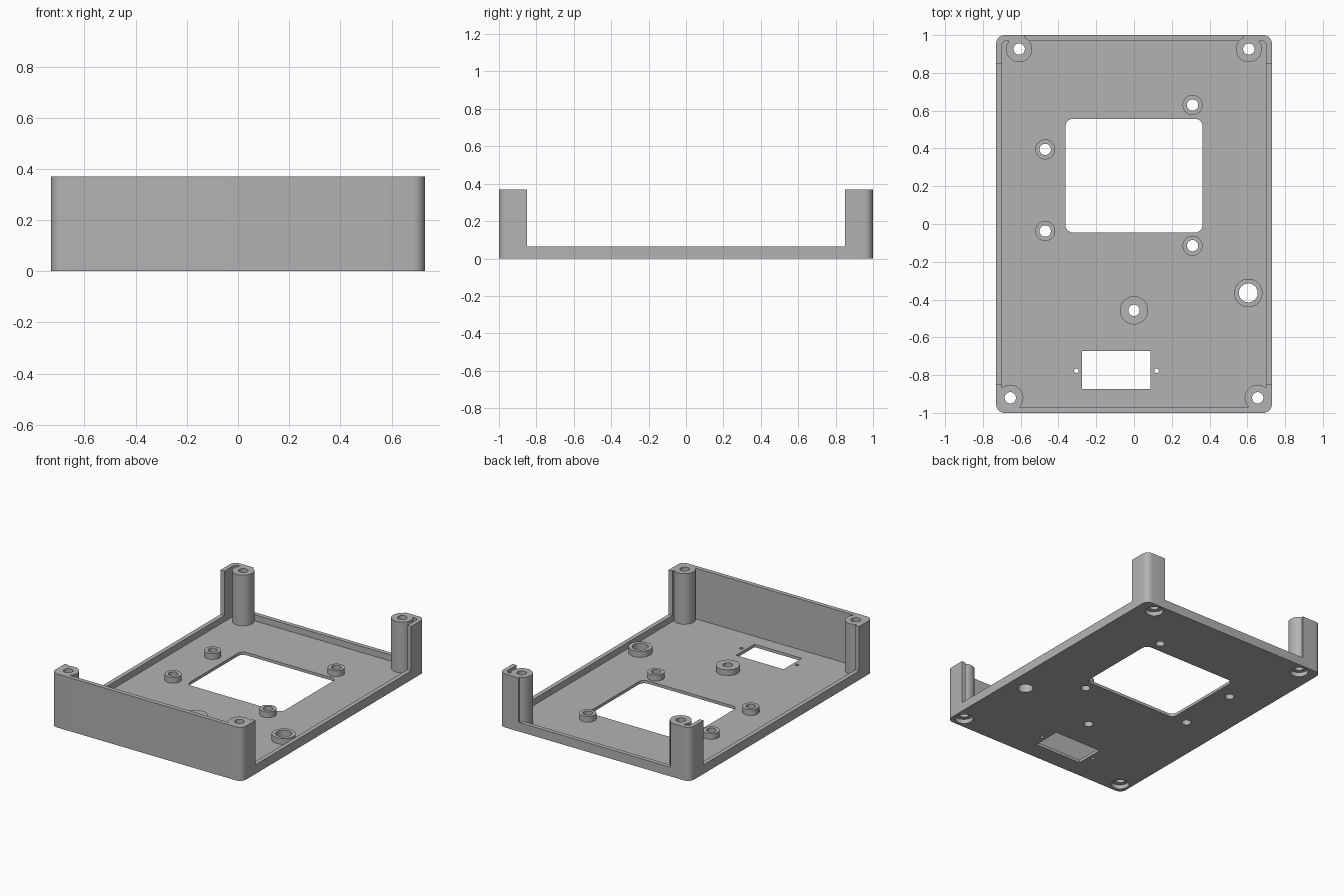
import bpy
import bmesh
import math

cube = bpy.data.objects.get("Cube")
if cube:
    bpy.data.objects.remove(cube, do_unlink=True)

HALF_X, HALF_Y, HEIGHT = 0.73, 1.0, 0.37
LIP, FLOOR, WALL = 0.063, 0.02, 0.03
POST_R, BORE_R = 0.069, 0.03
COUNTERBORE_R, COUNTERBORE_DEPTH = 0.058, 0.03

grey = bpy.data.materials.new("plain grey")
grey.use_nodes = True
colour = (0.45, 0.45, 0.45, 1)
grey.diffuse_color = colour
grey.node_tree.nodes["Principled BSDF"].inputs["Base Color"].default_value = colour


def prism(name, outline, z0, z1):
    """Closed solid raised from a flat outline."""
    bm = bmesh.new()
    face = bm.faces.new([bm.verts.new((x, y, z0)) for x, y in outline])
    top = bmesh.ops.extrude_face_region(bm, geom=[face])["geom"]
    verts = [v for v in top if isinstance(v, bmesh.types.BMVert)]
    bmesh.ops.translate(bm, vec=(0, 0, z1 - z0), verts=verts)
    bmesh.ops.recalc_face_normals(bm, faces=bm.faces[:])
    mesh = bpy.data.meshes.new(name)
    bm.to_mesh(mesh)
    bm.free()
    mesh.materials.append(grey)
    obj = bpy.data.objects.new(name, mesh)
    bpy.context.collection.objects.link(obj)
    return obj


def box(name, x0, x1, y0, y1, z0, z1, radius=0):
    """Block, optionally with rounded upright corners."""
    if not radius:
        return prism(name, [(x0, y0), (x1, y0), (x1, y1), (x0, y1)], z0, z1)
    outline = []
    corners = [(x1, y1), (x0, y1), (x0, y0), (x1, y0)]
    for quarter, (x, y) in enumerate(corners):
        cx = x - radius if x == x1 else x + radius
        cy = y - radius if y == y1 else y + radius
        for step in range(9):
            a = (quarter + step / 8) * math.pi / 2
            outline.append((cx + radius * math.cos(a), cy + radius * math.sin(a)))
    return prism(name, outline, z0, z1)


def cylinder(name, x, y, radius, z0, z1, sides=48):
    angles = [2 * math.pi * i / sides for i in range(sides)]
    outline = [(x + radius * math.cos(a), y + radius * math.sin(a)) for a in angles]
    return prism(name, outline, z0, z1)


tools = []


def combine(tool, operation):
    mod = tray.modifiers.new(tool.name, 'BOOLEAN')
    mod.operation, mod.solver, mod.object = operation, 'EXACT', tool
    tool.hide_render = True
    tools.append(tool)


def add(tool):
    combine(tool, 'UNION')


def cut(tool):
    combine(tool, 'DIFFERENCE')


# Tray shell: tall front wall, tall corners, low lip elsewhere
tray = box("case_tray", -HALF_X, HALF_X, -HALF_Y, HALF_Y, 0, HEIGHT, 0.045)
cut(box("cavity", WALL - HALF_X, HALF_X - WALL, WALL - HALF_Y, HALF_Y - WALL,
        FLOOR, 1, 0.025))
cut(box("side_opening", -1, 1, -0.85, 0.85, LIP, 1))
cut(box("back_opening", -0.58, 0.58, 0.8, 1.2, LIP, 1))

# Corner screw posts
posts = [(s * x, y) for s in (-1, 1) for x, y in ((0.655, -0.92), (0.608, 0.926))]
for x, y in posts:
    add(cylinder("corner_post", x, y, POST_R, FLOOR / 2, HEIGHT))

# Floor standoffs: x, y, outer radius, hole radius
standoffs = [(0.31, 0.63, 0.053, BORE_R), (-0.47, 0.395, 0.053, BORE_R),
             (-0.47, -0.037, 0.053, BORE_R), (0.31, -0.115, 0.053, BORE_R),
             (0, -0.457, 0.075, BORE_R), (0.605, -0.365, 0.075, 0.05)]
for x, y, outer, hole in standoffs:
    add(cylinder("standoff", x, y, outer, FLOOR / 2, 0.06))

# Screw bores, with recesses for the heads underneath
for x, y in posts:
    cut(cylinder("post_bore", x, y, BORE_R, -1, 1))
    cut(cylinder("head_recess", x, y, COUNTERBORE_R, -1, COUNTERBORE_DEPTH))
for x, y, outer, hole in standoffs:
    cut(cylinder("standoff_bore", x, y, hole, -1, 1))

# Floor windows and the two pin holes
cut(box("large_window", -0.363, 0.363, -0.045, 0.557, -1, 1, 0.04))
cut(box("small_window", -0.275, 0.087, -0.873, -0.673, -1, 1))
for x in (-0.305, 0.12):
    cut(cylinder("pin_hole", x, -0.777, 0.012, -1, 1, 24))

# Bake the shape and remove the helpers
graph = bpy.context.evaluated_depsgraph_get()
result = bpy.data.meshes.new_from_object(tray.evaluated_get(graph))
tray.modifiers.clear()
tray.data = result
for tool in tools:
    bpy.data.objects.remove(tool, do_unlink=True)
result.materials.clear()
result.materials.append(grey)
for polygon in result.polygons:
    polygon.material_index = 0

bpy.ops.object.select_all(action='DESELECT')
tray.select_set(True)
bpy.context.view_layer.objects.active = tray
bpy.ops.object.shade_smooth_by_angle(angle=math.radians(30))
